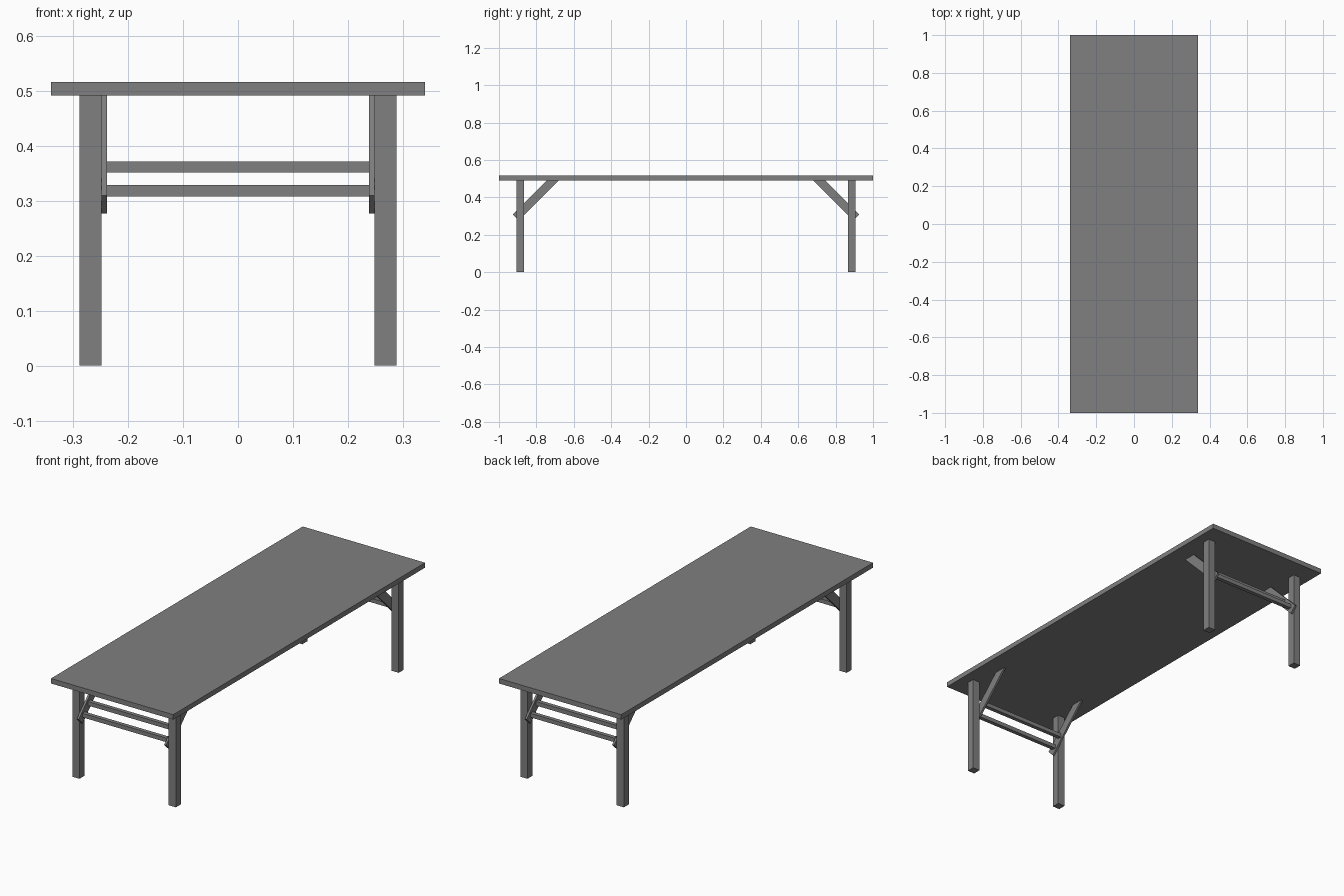
import bpy
import bmesh

cube = bpy.data.objects.get("Cube")
if cube:
    bpy.data.objects.remove(cube, do_unlink=True)

GREY = (0.215, 0.215, 0.215, 1)
mat = bpy.data.materials.new("mid grey")
mat.use_nodes = True
mat.diffuse_color = GREY
mat.node_tree.nodes["Principled BSDF"].inputs["Base Color"].default_value = GREY

TOP, UNDER = 0.516, 0.491      # tabletop upper and lower faces
LEG_X, LEG_Y, LEG_W = 0.268, 0.885, 0.04
BRACE_IN, BRACE_OUT = 0.238, 0.248


def prism(name, profile, x0, x1):
    """Extrude a (y, z) profile from x0 to x1."""
    bm = bmesh.new()
    face = bm.faces.new([bm.verts.new((x0, y, z)) for y, z in profile])
    ext = bmesh.ops.extrude_face_region(bm, geom=[face])
    verts = [v for v in ext["geom"] if isinstance(v, bmesh.types.BMVert)]
    bmesh.ops.translate(bm, verts=verts, vec=(x1 - x0, 0, 0))
    bmesh.ops.recalc_face_normals(bm, faces=bm.faces)
    mesh = bpy.data.meshes.new(name)
    bm.to_mesh(mesh)
    bm.free()
    mesh.materials.append(mat)
    obj = bpy.data.objects.new(name, mesh)
    bpy.context.collection.objects.link(obj)
    return obj


def box(name, x0, x1, y0, y1, z0, z1):
    return prism(name, [(y0, z0), (y1, z0), (y1, z1), (y0, z1)], x0, x1)


box("tabletop", -0.34, 0.34, -1, 1, UNDER, TOP)

for end, sy in (("front", -1), ("back", 1)):
    for side, sx in (("right", -1), ("left", 1)):
        # Square leg
        h = LEG_W / 2
        box(f"{end}_{side}_leg", sx * LEG_X - h, sx * LEG_X + h,
            sy * LEG_Y - h, sy * LEG_Y + h, 0, UNDER)
        # Diagonal brace, trimmed flush under the tabletop
        brace = [(0.926, 0.309), (0.894, 0.277), (0.68, UNDER), (0.744, UNDER)]
        prism(f"{end}_{side}_brace", [(sy * y, z) for y, z in brace],
              sx * BRACE_IN, sx * BRACE_OUT)
    # Two cross rails stepped along the braces
    for label, y, z in (("lower", 0.885, 0.318), ("upper", 0.842, 0.361)):
        r = 0.0102
        box(f"{end}_{label}_rail", -BRACE_IN, BRACE_IN,
            sy * y - r, sy * y + r, z - r, z + r)
